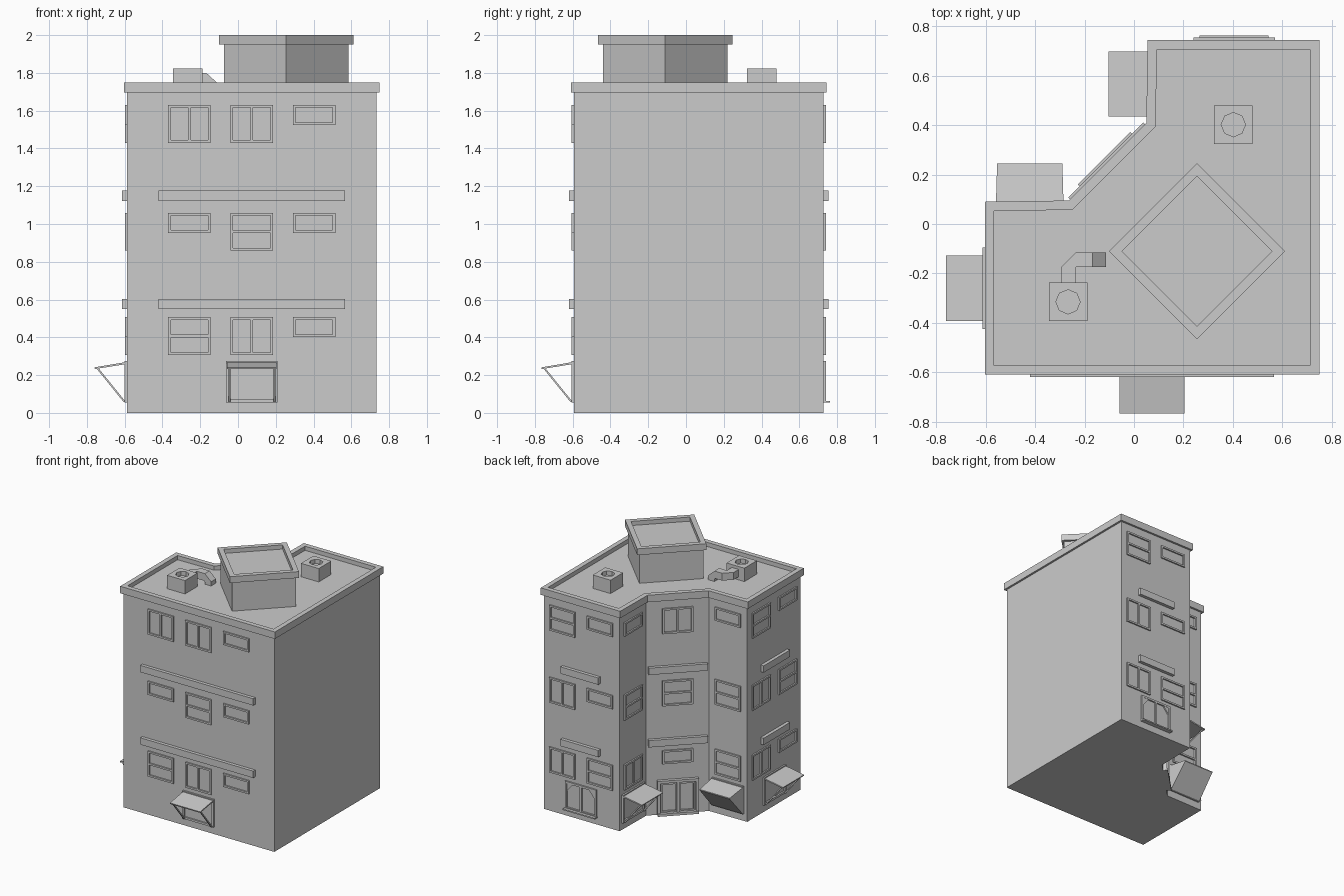
import bpy, bmesh, math
from mathutils import Vector, Matrix

if "Cube" in bpy.data.objects:
    bpy.data.objects.remove(bpy.data.objects["Cube"])


def finish(name, bm):
    bmesh.ops.recalc_face_normals(bm, faces=bm.faces)
    me = bpy.data.meshes.new(name)
    bm.to_mesh(me)
    bm.free()
    ob = bpy.data.objects.new(name, me)
    bpy.context.collection.objects.link(ob)
    return ob


def bridge(bm, a, b):
    n = len(a)
    for i in range(n):
        bm.faces.new((a[i], a[(i + 1) % n], b[(i + 1) % n], b[i]))


def inset(poly, d):
    """Mitred inward offset of a counter-clockwise outline."""
    out = []
    for i, p in enumerate(poly):
        p = Vector(p)
        e1 = (p - Vector(poly[i - 1])).normalized()
        e2 = (Vector(poly[(i + 1) % len(poly)]) - p).normalized()
        n1, n2 = Vector((-e1.y, e1.x)), Vector((-e2.y, e2.x))
        out.append(p + (n1 + n2) * d / (1 + n1.dot(n2)))
    return out


def block(name, outline, z0, z1):
    bm = bmesh.new()
    a, b = [[bm.verts.new((p[0], p[1], z)) for p in outline] for z in (z0, z1)]
    bridge(bm, a, b)
    bm.faces.new(a)
    bm.faces.new(b)
    return finish(name, bm)


def tray(name, outer, inner, z0, z1, floor):
    """Block with a recess in its top."""
    bm = bmesh.new()
    loops = [[bm.verts.new((p[0], p[1], z)) for p in o]
             for o, z in ((outer, z0), (outer, z1), (inner, z1), (inner, floor))]
    for a, b in zip(loops, loops[1:]):
        bridge(bm, a, b)
    bm.faces.new(loops[0])
    bm.faces.new(loops[-1])
    return finish(name, bm)


def ring(cx, cy, r, n):
    return [(cx + r * math.cos(math.tau * i / n), cy + r * math.sin(math.tau * i / n)) for i in range(n)]


# Wall-local parts: u runs along the wall, d points outwards
def prism(bm, m, u0, u1, profile, taper=0.0):
    a, b = [[bm.verts.new(m @ Vector((u + s * taper * d, d, z))) for d, z in profile]
            for u, s in ((u0, 1), (u1, -1))]
    bridge(bm, a, b)
    bm.faces.new(a)
    bm.faces.new(b)


def box(bm, m, u0, u1, z0, z1, d):
    prism(bm, m, u0, u1, [(-0.01, z0), (d, z0), (d, z1), (-0.01, z1)])


def frame(bm, m, u0, u1, z0, z1, kind="S", bar=0.014, d=0.011):
    box(bm, m, u0, u0 + bar, z0, z1, d)
    box(bm, m, u1 - bar, u1, z0, z1, d)
    box(bm, m, u0 + bar, u1 - bar, z1 - bar, z1, d)
    box(bm, m, u0 + bar, u1 - bar, z0, z0 + bar, d)
    um, zm, h = (u0 + u1) / 2, (z0 + z1) / 2, bar / 2
    if kind == "V":
        box(bm, m, um - h, um + h, z0 + bar, z1 - bar, d)
    if kind == "H":
        box(bm, m, u0 + bar, u1 - bar, zm - h, zm + h, d)


# Main block and roof with parapet
outer = [(-0.604, -0.61), (0.75, -0.61), (0.75, 0.745), (0.055, 0.745),
         (0.05, 0.41), (-0.265, 0.095), (-0.604, 0.09)]
block("building_body", inset(outer, 0.016), 0, 1.70)
tray("roof_parapet", outer, inset(outer, 0.038), 1.695, 1.75, 1.717)

# Rooftop penthouse, turned 45 degrees
block("penthouse", ring(0.255, -0.11, 0.329, 4), 1.71, 1.955)
tray("penthouse_cap", ring(0.255, -0.11, 0.356, 4), ring(0.255, -0.11, 0.303, 4), 1.95, 2.0, 1.967)

# Roof vents with octagonal holes
for i, (cx, cy) in enumerate([(0.402, 0.402), (-0.267, -0.315)]):
    sq = [(cx + 0.078 * x, cy + 0.078 * y) for x, y in
          [(1, 0), (1, 1), (0, 1), (-1, 1), (-1, 0), (-1, -1), (0, -1), (1, -1)]]
    tray(f"roof_vent_{i + 1}", sq, ring(cx, cy, 0.049, 8), 1.71, 1.823, 1.79)

# Bent duct: each station is outer xy, inner xy, top z, bottom z, bottom x shift
bm = bmesh.new()
stations = [(-0.295, -0.24, -0.235, -0.24, 1.80, 1.742, 0), (-0.295, -0.175, -0.237, -0.177, 1.80, 1.742, 0),
            (-0.235, -0.115, -0.235, -0.175, 1.80, 1.742, 0), (-0.168, -0.115, -0.168, -0.175, 1.80, 1.742, -0.006),
            (-0.113, -0.115, -0.113, -0.175, 1.75, 1.735, -0.055), (-0.113, -0.115, -0.113, -0.175, 1.717, 1.717, -0.055)]
prev = None
for ox, oy, ix, iy, zt, zb, s in stations:
    cur = [bm.verts.new(c) for c in ((ox, oy, zt), (ix, iy, zt), (ix + s, iy, zb), (ox + s, oy, zb))]
    if prev:
        bridge(bm, prev, cur)
    else:
        bm.faces.new(cur)
    prev = cur
bm.faces.new(prev)
finish("roof_duct", bm)

# Walls: centre, outward normal, window rows top to bottom, ledge half length, ground-floor feature
r = math.sqrt(0.5)
walls = {
    "front": ((0.073, -0.594), (0, -1), ("VVS", "SHS", "HVS"), 0.494, "awning"),
    "back": ((0.405, 0.729), (0, 1), ("HS", "VS", "VH"), 0.165, "shop_window"),
    "left": ((-0.588, -0.26), (-1, 0), ("HS", "VH", "VS"), 0.165, "awning"),
    "notch_left": ((0.068, 0.567), (-1, 0), ("S", "H", "V"), 0, "awning"),
    "notch_back": ((-0.422, 0.077), (0, 1), ("S", "H", "H"), 0, "closed_awning"),
    "diagonal": ((-0.096, 0.241), (-r, r), ("V", "H", "S"), 0.215, "door"),
}
for name, (c, n, rows, ledge, feature) in walls.items():
    m = Matrix(((-n[1], n[0], 0, c[0]), (n[0], n[1], 0, c[1]), (0, 0, 1, 0), (0, 0, 0, 1)))

    # Windows
    bm = bmesh.new()
    for top, kinds in zip((1.63, 1.059, 0.507), rows):
        for i, k in enumerate(kinds):
            u = (i - (len(kinds) - 1) / 2) * 0.33
            frame(bm, m, u - 0.1125, u + 0.1125, top - (0.106 if k == "S" else 0.2), top, k)
    finish(f"windows_{name}", bm)

    # Ledges between floors
    if ledge:
        bm = bmesh.new()
        for z in (0.55, 1.123):
            box(bm, m, -ledge, ledge, z, z + 0.054, 0.026)
        finish(f"ledges_{name}", bm)

    # Ground-floor opening
    bm = bmesh.new()
    if feature == "door":
        frame(bm, m, -0.15, 0.15, 0, 0.275, "V", 0.02, 0.026)
        for s in (-0.065, 0.065):
            frame(bm, m, s - 0.06, s + 0.06, 0.018, 0.25, "S", 0.012, 0.012)
        box(bm, m, -0.15, 0.15, 0, 0.02, 0.036)
    else:
        frame(bm, m, -0.137, 0.137, 0.056, 0.276, "V" if feature == "shop_window" else "S", 0.016, 0.012)
    if feature == "shop_window":
        box(bm, m, -0.14, 0.14, 0.054, 0.064, 0.034)
        # Corner braces
        for s in (-1, 1):
            tri = [(s * 0.122, 0.262), (s * 0.07, 0.262), (s * 0.122, 0.20)]
            a, b = [[bm.verts.new(m @ Vector((u, d, z))) for u, z in tri] for d in (-0.01, 0.01)]
            bridge(bm, a, b)
            bm.faces.new(a)
            bm.faces.new(b)
    finish(f"{feature}_frame_{name}", bm)

    # Awning canopy, with side struts or closed underside
    bm = bmesh.new()
    if feature == "awning":
        prism(bm, m, -0.132, 0.132, [(0, 0.259), (0.17, 0.232), (0.172, 0.241), (0, 0.27)])
        for s in (-0.124, 0.116):
            prism(bm, m, s, s + 0.01, [(0.006, 0.058), (0.018, 0.058), (0.162, 0.236), (0.15, 0.236)])
        finish(f"awning_{name}", bm)
    elif feature == "closed_awning":
        prism(bm, m, -0.137, 0.137, [(0, 0.06), (0.012, 0.06), (0.168, 0.236), (0.168, 0.243), (0, 0.27)], 0.03)
        finish(f"awning_{name}", bm)
    else:
        bm.free()
